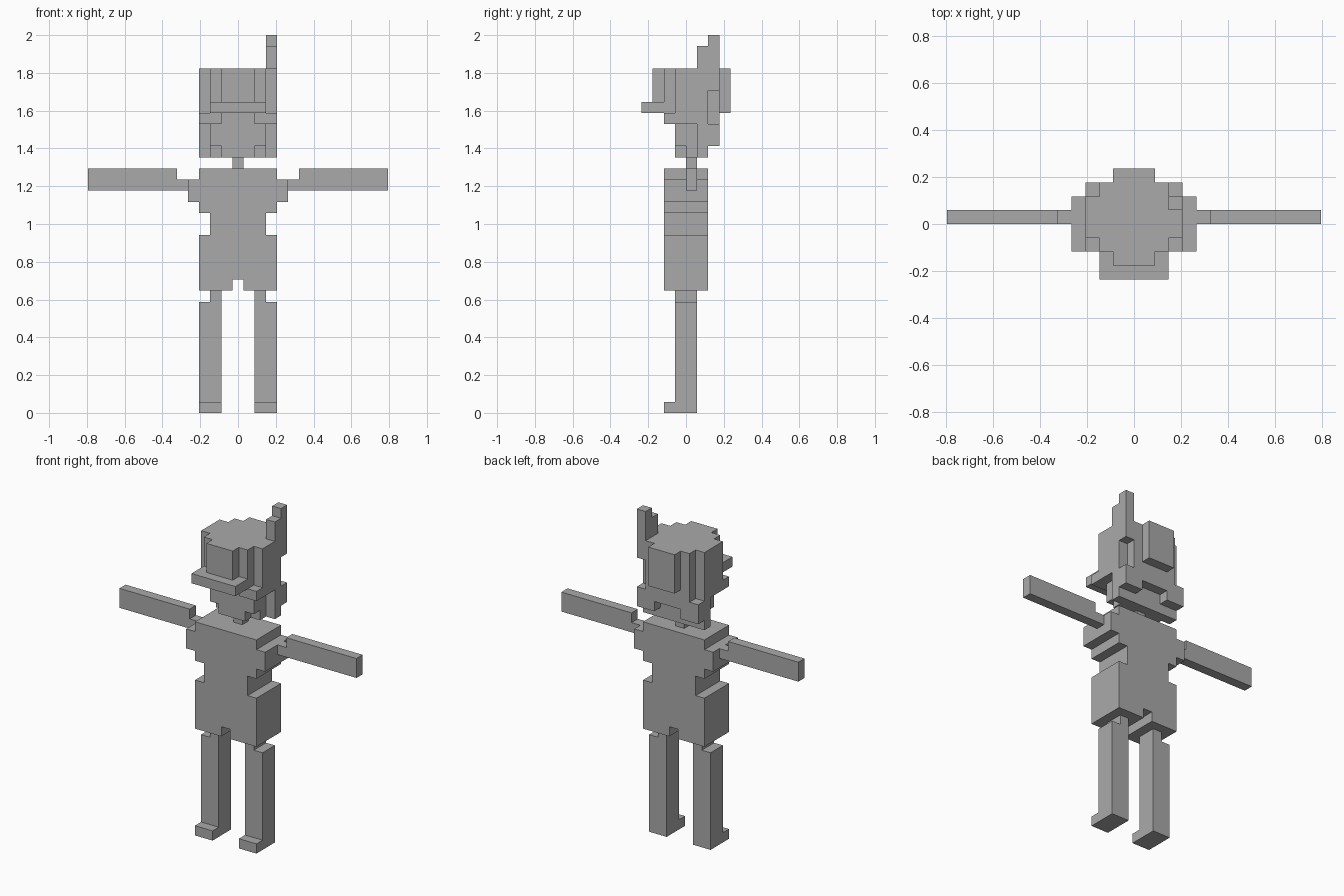
import bpy, bmesh, math
from mathutils import Vector

if "Cube" in bpy.data.objects:
    bpy.data.objects.remove(bpy.data.objects["Cube"])

U = 2 / 34  # size of one cube cell

grey = bpy.data.materials.new("plain grey")
grey.diffuse_color = (0.4, 0.4, 0.4, 1)
grey.use_nodes = True
grey.node_tree.nodes["Principled BSDF"].inputs["Base Color"].default_value = grey.diffuse_color

# Each box is (x0, x1, y0, y1, z0, z1) in cells; "M" boxes are mirrored in x
def cells(boxes, mirrored=()):
    out = set()
    every = list(boxes) + list(mirrored) + [(-b[1], -b[0]) + b[2:] for b in mirrored]
    for x0, x1, y0, y1, z0, z1 in every:
        for i in range(round(x0 + 0.5), round(x1 + 0.5)):
            for j in range(y0, y1):
                for k in range(z0, z1):
                    out.add((i, j, k))
    return out

parts = {
    "torso": cells([
        (-3.5, 3.5, -2, 2, 12, 16), (-2.5, 2.5, -2, 2, 16, 18),
        (-3.5, 3.5, -2, 2, 18, 22), (-4.5, 4.5, -2, 2, 19, 21)],
        [(0.5, 3.5, -2, 2, 11, 12)]),
    "neck": cells([(-0.5, 0.5, 0, 1, 22, 23)]),
    "face": cells([
        (-2.5, 2.5, -1, 2, 24, 27), (-1.5, 1.5, -1, 0, 23, 24),
        (-2.5, 2.5, 0, 2, 23, 24)]),
    "hair": cells([
        (-3.5, 3.5, 2, 3, 25, 26), (-2.5, 2.5, 2, 3, 26, 27),
        (-3.5, 3.5, -1, 2, 26, 27)],
        [(2.5, 3.5, 1, 2, 23, 26), (1.5, 3.5, 2, 3, 24, 25),
         (1.5, 3.5, -2, -1, 26, 27)]),
    "cap": cells([
        (-3.5, 3.5, -1, 2, 27, 31), (-2.5, 2.5, -2, 3, 27, 31),
        (-1.5, 1.5, -3, 4, 27, 31)]),
    "cap_brim": cells([(-2.5, 2.5, -4, -2, 27, 28)]),
    "cap_feather": cells([
        (2.5, 3.5, 2, 3, 29, 34), (2.5, 3.5, 1, 2, 31, 33)]),
}
# Arms and legs, one per side
for side, s in (("left", 1), ("right", -1)):
    def limb(boxes):
        return cells(boxes if s > 0 else [(-b[1], -b[0]) + b[2:] for b in boxes])
    parts[side + "_arm"] = limb([(4.5, 5.5, 0, 1, 20, 21), (5.5, 13.5, 0, 1, 20, 22)])
    parts[side + "_leg"] = limb([(1.5, 3.5, -1, 1, 0, 10), (1.5, 2.5, -1, 1, 10, 11)])
    parts[side + "_foot"] = limb([(1.5, 3.5, -2, -1, 0, 1)])

solid = set().union(*parts.values())
used = set()

# Skin a part with its exposed faces only, then merge coplanar faces
def build(name, part):
    bm = bmesh.new()
    verts = {}
    def vert(p):
        if p not in verts:
            verts[p] = bm.verts.new(((p[0] - 0.5) * U, p[1] * U, p[2] * U))
        return verts[p]
    for c in part:
        for axis in range(3):
            a, b = (axis + 1) % 3, (axis + 2) % 3
            for d in (-1, 1):
                n = list(c)
                n[axis] += d
                if tuple(n) in solid:
                    continue
                ring = []
                for da, db in ((0, 0), (1, 0), (1, 1), (0, 1)):
                    p = list(c)
                    p[axis] += d > 0
                    p[a] += da
                    p[b] += db
                    ring.append(vert(tuple(p)))
                bm.faces.new(ring if d > 0 else ring[::-1])
    bmesh.ops.dissolve_limit(bm, angle_limit=math.radians(1),
                             verts=bm.verts[:], edges=bm.edges[:])
    mesh = bpy.data.meshes.new(name)
    bm.to_mesh(mesh)
    bm.free()
    mesh.materials.append(grey)
    bpy.context.collection.objects.link(bpy.data.objects.new(name, mesh))

for name, part in parts.items():
    build(name, part - used)
    used |= part
